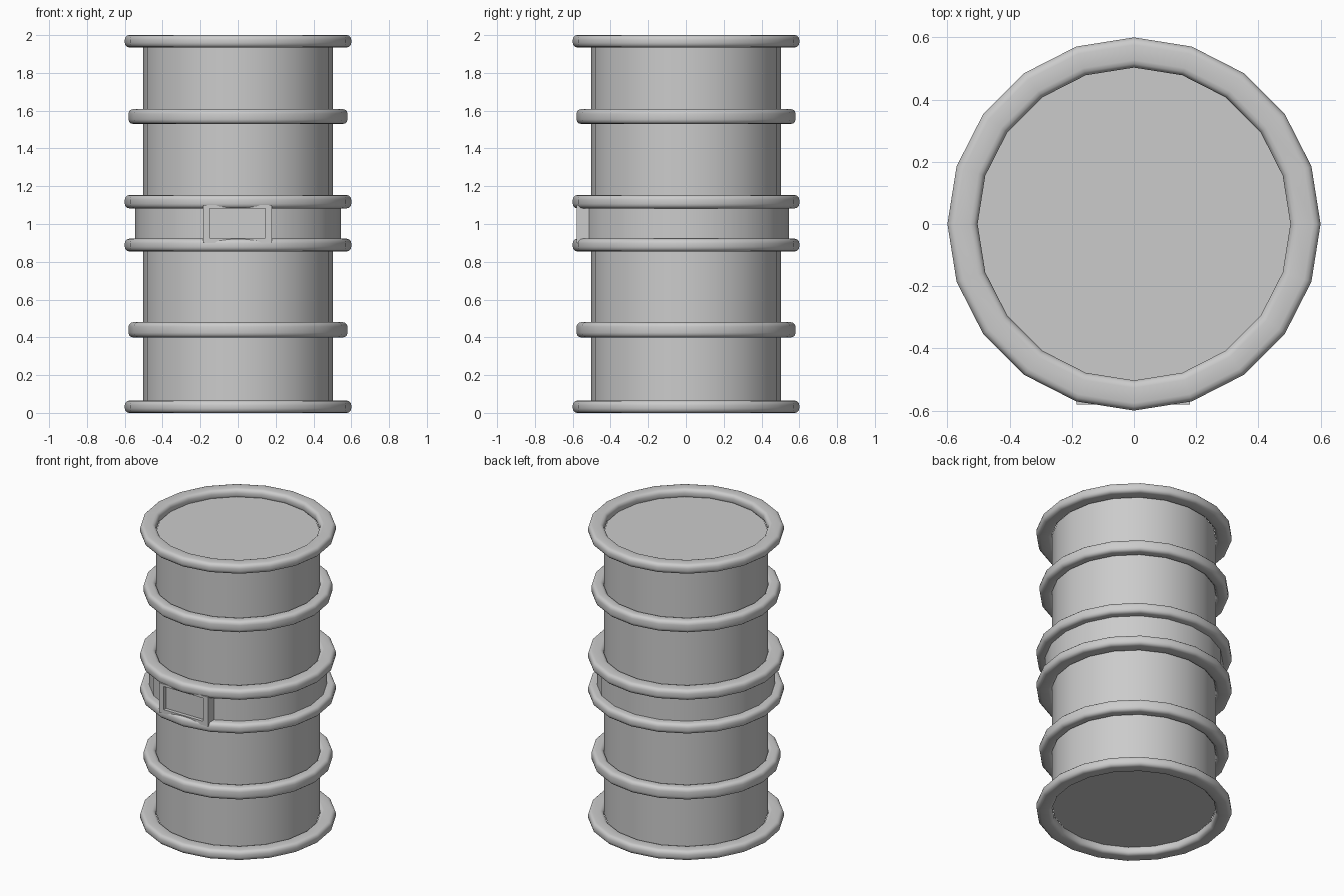
import bpy, bmesh, math

if "Cube" in bpy.data.objects:
    bpy.data.objects.remove(bpy.data.objects["Cube"])

SIDES = 20


def finish(name, bm, angle=40):
    bmesh.ops.recalc_face_normals(bm, faces=bm.faces)
    me = bpy.data.meshes.new(name)
    bm.to_mesh(me)
    bm.free()
    ob = bpy.data.objects.new(name, me)
    bpy.context.collection.objects.link(ob)
    bpy.ops.object.select_all(action='DESELECT')
    ob.select_set(True)
    bpy.context.view_layer.objects.active = ob
    bpy.ops.object.shade_smooth_by_angle(angle=math.radians(angle))
    return ob


def cylinder(name, r, z0, z1):
    bm = bmesh.new()
    bmesh.ops.create_cone(bm, cap_ends=True, segments=SIDES, radius1=r, radius2=r, depth=z1 - z0)
    bmesh.ops.translate(bm, verts=bm.verts, vec=(0, 0, (z0 + z1) / 2))
    return finish(name, bm)


def ring(name, r_in, r_out, z0, z1, c=0.024, steps=3):
    # rounded-rectangle profile swept around z
    corners = [(r_out - c, z1 - c, 0), (r_in + c, z1 - c, 90),
               (r_in + c, z0 + c, 180), (r_out - c, z0 + c, 270)]
    prof = []
    for cx, cz, a0 in corners:
        for i in range(steps + 1):
            a = math.radians(a0 + 90 * i / steps)
            prof.append((cx + c * math.cos(a), cz + c * math.sin(a)))
    bm = bmesh.new()
    loops = []
    for s in range(SIDES):
        t = 2 * math.pi * s / SIDES
        loops.append([bm.verts.new((r * math.cos(t), r * math.sin(t), z)) for r, z in prof])
    n = len(prof)
    for s in range(SIDES):
        a, b = loops[s], loops[(s + 1) % SIDES]
        for i in range(n):
            j = (i + 1) % n
            bm.faces.new((a[i], a[j], b[j], b[i]))
    return finish(name, bm, 50)


def box(name, x0, x1, y0, y1, z0, z1):
    bm = bmesh.new()
    bmesh.ops.create_cube(bm, size=1)
    bmesh.ops.scale(bm, verts=bm.verts, vec=(x1 - x0, y1 - y0, z1 - z0))
    bmesh.ops.translate(bm, verts=bm.verts, vec=((x0 + x1) / 2, (y0 + y1) / 2, (z0 + z1) / 2))
    return finish(name, bm, 30)


# drum shell and raised middle band
cylinder("drum_body", 0.503, 0.05, 1.95)
cylinder("middle_band", 0.546, 0.88, 1.13)

# rims and hoops
for name, r, z0, z1 in [("bottom_rim", 0.6, 0.0, 0.065), ("lower_hoop", 0.58, 0.40, 0.48),
                        ("band_hoop_lower", 0.6, 0.855, 0.922), ("band_hoop_upper", 0.6, 1.083, 1.153),
                        ("upper_hoop", 0.58, 1.53, 1.608), ("top_rim", 0.6, 1.935, 2.0)]:
    ring(name, 0.503, r, z0, z1)

# label plate with frame on the front
box("label_plate", -0.16, 0.16, -0.556, -0.50, 0.90, 1.10)
for side, x0, x1 in [("left", -0.185, -0.15), ("right", 0.145, 0.18)]:
    box("label_frame_" + side, x0, x1, -0.58, -0.50, 0.90, 1.10)
for end, z0, z1 in [("bottom", 0.90, 0.927), ("top", 1.083, 1.10)]:
    box("label_frame_" + end, -0.185, 0.18, -0.58, -0.50, z0, z1)
